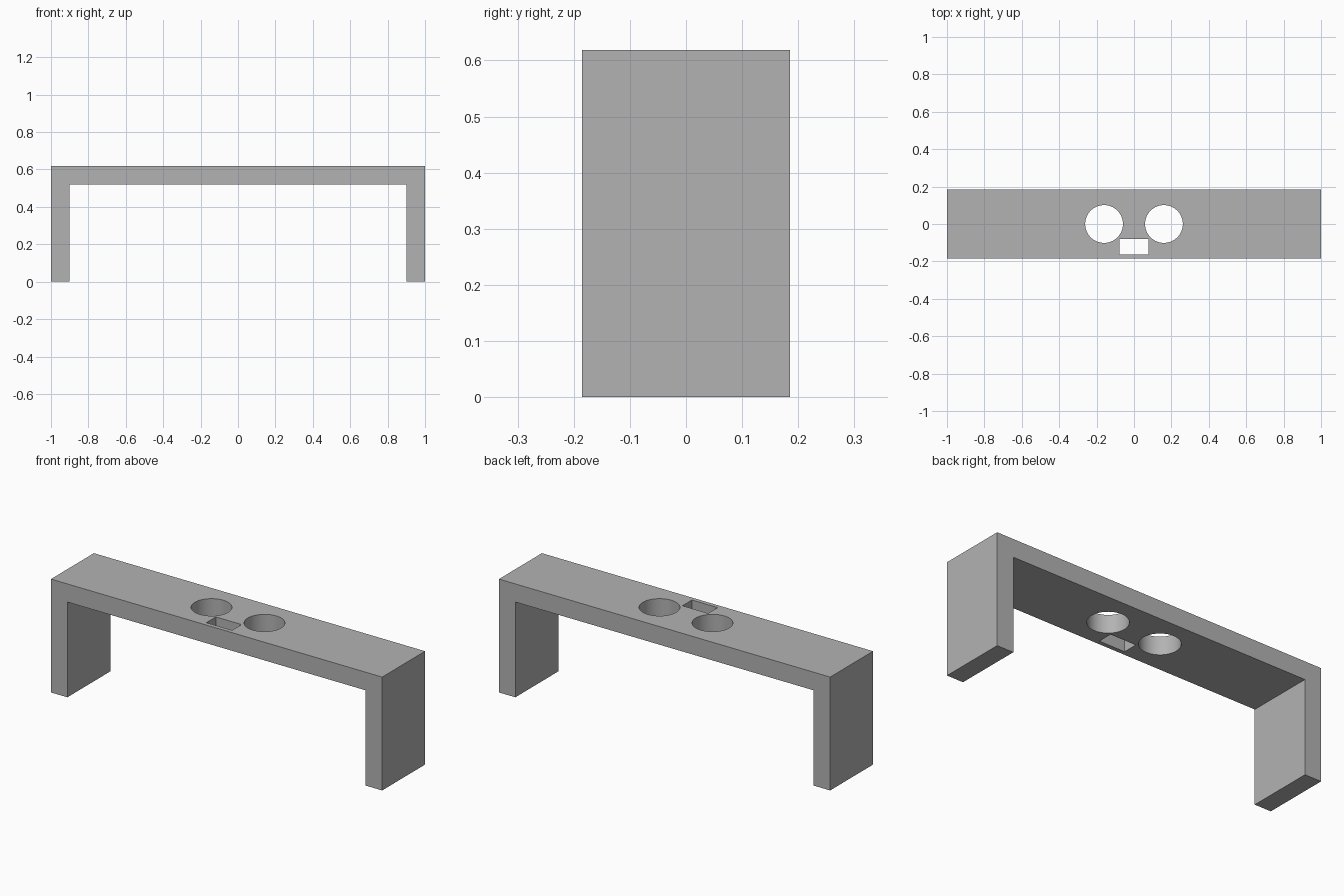
import bpy
import bmesh

cube = bpy.data.objects.get("Cube")
if cube:
    bpy.data.objects.remove(cube, do_unlink=True)

HEIGHT, DEPTH, THICK = 0.619, 0.37, 0.099

# Single matte grey
grey = bpy.data.materials.new("matte_grey")
grey.use_nodes = True
colour = (0.45, 0.45, 0.45, 1)
grey.diffuse_color = colour
grey.node_tree.nodes["Principled BSDF"].inputs["Base Color"].default_value = colour

# Bridge: an arch profile extruded front to back
inner, under = 1 - THICK, HEIGHT - THICK
profile = [(-1, 0), (-inner, 0), (-inner, under), (inner, under),
           (inner, 0), (1, 0), (1, HEIGHT), (-1, HEIGHT)]
bm = bmesh.new()
face = bm.faces.new([bm.verts.new((x, -DEPTH / 2, z)) for x, z in profile])
result = bmesh.ops.extrude_face_region(bm, geom=[face])
moved = [v for v in result["geom"] if isinstance(v, bmesh.types.BMVert)]
bmesh.ops.translate(bm, verts=moved, vec=(0, DEPTH, 0))
bmesh.ops.recalc_face_normals(bm, faces=bm.faces)
mesh = bpy.data.meshes.new("bridge_stand")
bm.to_mesh(mesh)
bm.free()
mesh.materials.append(grey)
bridge = bpy.data.objects.new("bridge_stand", mesh)
bpy.context.collection.objects.link(bridge)


def cut(cutter, name):
    """Subtract a cutter from the bridge, then discard it."""
    cutter.name = name
    cutter.hide_render = True
    cutter.data.materials.append(grey)
    mod = bridge.modifiers.new(name, 'BOOLEAN')
    mod.operation = 'DIFFERENCE'
    mod.solver = 'EXACT'
    mod.object = cutter
    bpy.ops.object.select_all(action='DESELECT')
    bpy.context.view_layer.objects.active = bridge
    bridge.select_set(True)
    bpy.ops.object.modifier_apply(modifier=name)
    bpy.data.objects.remove(cutter, do_unlink=True)


# Pair of round holes through the top
for side, label in ((-1, "right"), (1, "left")):
    bpy.ops.mesh.primitive_cylinder_add(vertices=64, radius=0.101, depth=0.3,
                                        location=(side * 0.16, 0, HEIGHT - THICK / 2))
    cut(bpy.context.object, label + "_round_hole")

# Rectangular slot near the front
bpy.ops.mesh.primitive_cube_add(size=1, location=(0, -0.121, HEIGHT - THICK / 2))
slot = bpy.context.object
slot.scale = (0.155, 0.082, 0.3)
cut(slot, "front_slot")

# Smooth hole walls, crisp edges
bpy.ops.object.shade_smooth_by_angle()
